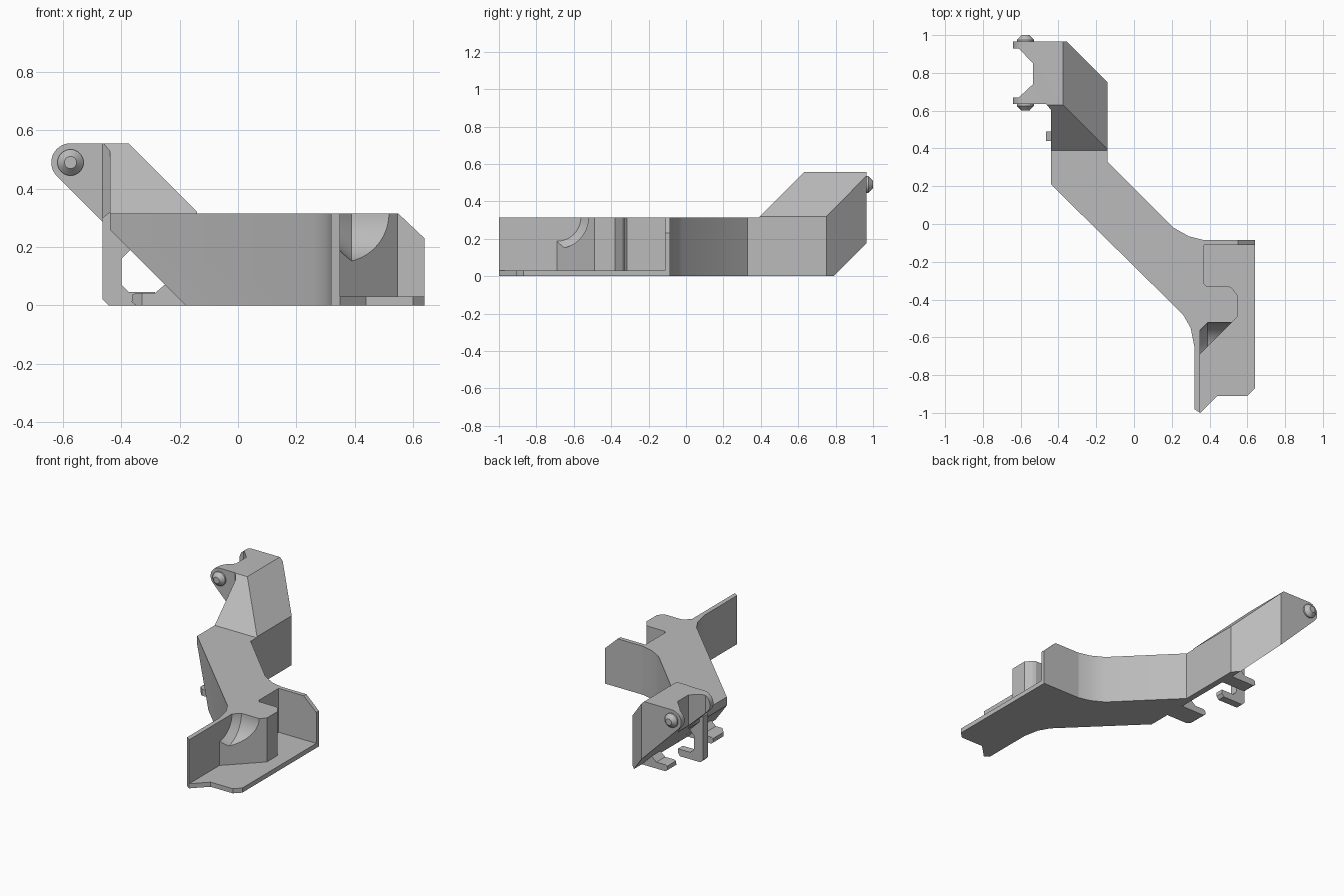
import bpy, bmesh, math
from mathutils import Vector, Matrix

if "Cube" in bpy.data.objects:
    bpy.data.objects.remove(bpy.data.objects["Cube"], do_unlink=True)

grey = bpy.data.materials.new("plain grey")
grey.use_nodes = True
grey.diffuse_color = (0.5, 0.5, 0.5, 1)
grey.node_tree.nodes["Principled BSDF"].inputs["Base Color"].default_value = (0.5, 0.5, 0.5, 1)


def to_object(name, bm):
    bmesh.ops.recalc_face_normals(bm, faces=bm.faces[:])
    mesh = bpy.data.meshes.new(name)
    bm.to_mesh(mesh)
    bm.free()
    mesh.materials.append(grey)
    obj = bpy.data.objects.new(name, mesh)
    bpy.context.collection.objects.link(obj)
    return obj


def prism(name, profile, lo, hi, axis="z", cuts=()):
    """Extrude a profile along z (points x, y) or y (points x, z); each cut is
    (point, normal) and removes what lies on the normal's side."""
    bm = bmesh.new()
    put = (lambda a, b, t: (a, b, t)) if axis == "z" else (lambda a, b, t: (a, t, b))
    face = bm.faces.new([bm.verts.new(put(a, b, lo)) for a, b in profile])
    grown = bmesh.ops.extrude_face_region(bm, geom=[face])["geom"]
    bmesh.ops.translate(bm, verts=[g for g in grown if isinstance(g, bmesh.types.BMVert)],
                        vec=put(0, 0, hi - lo))
    for point, normal in cuts:
        bmesh.ops.bisect_plane(bm, geom=bm.verts[:] + bm.edges[:] + bm.faces[:], dist=1e-5,
                               plane_co=point, plane_no=normal, clear_outer=True)
        rim = [e for e in bm.edges if e.is_boundary]
        if rim:
            bmesh.ops.holes_fill(bm, edges=rim, sides=0)
    return to_object(name, bm)


def frustum(bm, start, direction, length, r1, r2, segments=32):
    d = Vector(direction)
    turn = Vector((0, 0, 1)).rotation_difference(d).to_matrix().to_4x4()
    where = Matrix.Translation(Vector(start) + d * length / 2) @ turn
    bmesh.ops.create_cone(bm, cap_ends=True, segments=segments, radius1=r1, radius2=r2,
                          depth=length, matrix=where)


def carve(target, cutter):
    mod = target.modifiers.new("carve", "BOOLEAN")
    mod.operation = "DIFFERENCE"
    mod.solver = "EXACT"
    mod.object = cutter
    cutter.hide_render = True
    bpy.context.view_layer.objects.active = target
    bpy.ops.object.modifier_apply(modifier=mod.name)
    bpy.data.objects.remove(cutter, do_unlink=True)


def smooth(obj, degrees=25):
    bpy.ops.object.select_all(action="DESELECT")
    obj.select_set(True)
    bpy.context.view_layer.objects.active = obj
    bpy.ops.object.shade_smooth_by_angle(angle=math.radians(degrees))


TOP = 0.315
under = ((-0.18, 0, 0), (-1, 0, -1))  # sloped underside shared by arm and head

# Diagonal arm with side wall and corner block
arm = prism("diagonal_arm", [
    (0.32, -0.98), (0.35, -1), (0.35, -0.69), (0.55, -0.49), (0.55, -0.38), (0.52, -0.34),
    (0.5, -0.33), (0.385, -0.33), (0.37, -0.315), (0.37, -0.085), (0.29, -0.065),
    (0.21, -0.02), (-0.14, 0.33), (-0.14, 0.39), (-0.44, 0.39), (-0.44, 0.21),
    (0.26, -0.48), (0.3, -0.55), (0.32, -0.65)], 0, TOP, cuts=[under])

# Rounded scoop in the corner block, tapered against the wall
bm = bmesh.new()
frustum(bm, (0.39, -0.69, TOP), (1, 0, 0), 0.3, 0.168, 0.168, 64)
scoop = to_object("scoop_cutter", bm)
bm = bmesh.new()
frustum(bm, (0.35, -0.69, TOP), (1, 0, 0), 0.0402, 0.128, 0.1682, 64)
taper = to_object("taper_cutter", bm)
carve(arm, scoop)
carve(arm, taper)
smooth(arm)

# Floor plate and end wall
prism("floor_plate", [(0.34, -0.99), (0.35, -1), (0.44, -0.91), (0.6, -0.91), (0.64, -0.87),
                      (0.64, -0.1), (0.625, -0.085), (0.34, -0.085)], 0, 0.03)
prism("end_wall", [(0.36, 0), (0.64, 0), (0.64, 0.23), (0.55, TOP), (0.36, TOP)],
      -0.112, -0.085, "y")

# Raised head: slanted bar with a rounded, forked end
cx, cz, r = -0.575, 0.49, 0.066
arc = [(cx + r * math.cos(math.radians(a)), cz + r * math.sin(math.radians(a)))
       for a in range(90, 226, 9)]
head = prism("raised_head", [(-0.14, 0), (-0.14, TOP + 0.005), (-0.375, 0.556)] + arc + [(-0.18, 0)],
             0.39, 0.965, "y",
             cuts=[((0, 0.39, TOP), (0, -1, 1)), ((-0.14, 0.75, 0), (1, 1, 0))])
carve(head, prism("front_cutter", [(-0.8, 0.3), (-0.44, 0.3), (-0.44, 0.605), (-0.465, 0.635),
                                   (-0.8, 0.635)], -0.5, 1))
carve(head, prism("fork_cutter", [(-0.8, 0.93), (-0.61, 0.93), (-0.535, 0.85), (-0.535, 0.74),
                                  (-0.61, 0.67), (-0.8, 0.67)], -0.5, 1))
smooth(head)

# Pivot pegs on both fork sides
for name, y, side in (("front_peg", 0.635, -1), ("back_peg", 0.965, 1)):
    bm = bmesh.new()
    frustum(bm, (cx, y - side * 0.005, cz), (0, side, 0), 0.015, 0.045, 0.045)
    frustum(bm, (cx, y + side * 0.01, cz), (0, side, 0), 0.025, 0.045, 0.021)
    smooth(to_object(name, bm))

# Two short feet under the slope
foot = [(-0.35, 0), (-0.365, 0.012), (-0.362, 0.036), (-0.35, 0.042), (-0.285, 0.042),
        (-0.24, 0.08), (-0.16, 0.08), (-0.16, 0)]
prism("front_foot", foot, 0.1, 0.24, "y", cuts=[((-0.18, -0.05, 0), (-1, -1, 0))])
prism("back_foot", foot, 0.62, 0.71, "y")

# Hooked clip hanging from the arm
prism("hook_clip", [(-0.465, 0.02), (-0.445, 0), (-0.3, 0), (-0.285, 0.02), (-0.285, 0.045),
                    (-0.375, 0.045), (-0.4, 0.07), (-0.4, 0.16), (-0.365, 0.195),
                    (-0.38, 0.26), (-0.44, 0.32), (-0.465, 0.3)], 0.44, 0.49, "y")
